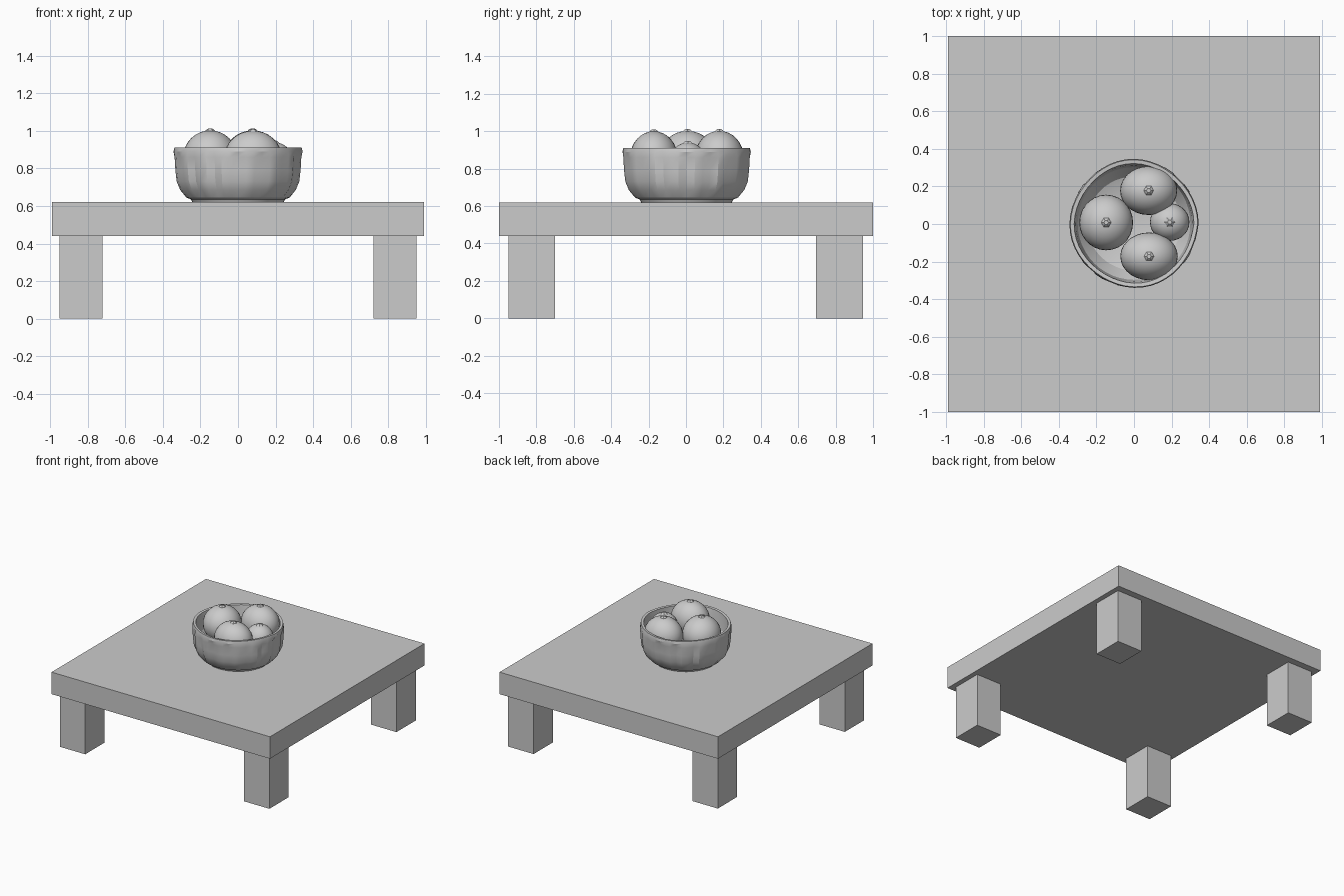
import bpy, bmesh, math
from mathutils import Vector

cube = bpy.data.objects.get("Cube")
if cube:
    bpy.data.objects.remove(cube, do_unlink=True)

grey = bpy.data.materials.new("plain grey")
grey.use_nodes = True
grey.diffuse_color = (0.6, 0.6, 0.6, 1)
grey.node_tree.nodes["Principled BSDF"].inputs["Base Color"].default_value = (0.6, 0.6, 0.6, 1)


def finish(name, bm, smooth=None):
    bmesh.ops.recalc_face_normals(bm, faces=bm.faces)
    mesh = bpy.data.meshes.new(name)
    bm.to_mesh(mesh)
    bm.free()
    mesh.materials.append(grey)
    obj = bpy.data.objects.new(name, mesh)
    bpy.context.collection.objects.link(obj)
    if smooth:
        bpy.ops.object.select_all(action='DESELECT')
        obj.select_set(True)
        bpy.context.view_layer.objects.active = obj
        bpy.ops.object.shade_smooth_by_angle(angle=math.radians(smooth))
    return obj


def box(name, low, high):
    low, high = Vector(low), Vector(high)
    bm = bmesh.new()
    bmesh.ops.create_cube(bm, size=1)
    bmesh.ops.scale(bm, vec=high - low, verts=bm.verts)
    bmesh.ops.translate(bm, vec=(low + high) / 2, verts=bm.verts)
    return finish(name, bm)


def lathe(name, profile, sides, centre, smooth, ripple=None):
    """Spin (radius, height) points round z; a zero radius closes to a pole."""
    bm = bmesh.new()
    rings = []
    for i, (r, z) in enumerate(profile):
        ring = []
        for k in range(1 if r == 0 else sides):
            a = math.tau * k / sides
            rad = r + (ripple(i, k) if ripple and r else 0)
            ring.append(bm.verts.new((rad * math.cos(a), rad * math.sin(a), z)))
        rings.append(ring)
    for a, b in zip(rings, rings[1:]):
        for k in range(sides):
            n = (k + 1) % sides
            corners = [a[k % len(a)], a[n % len(a)], b[n % len(b)], b[k % len(b)]]
            bm.faces.new(list(dict.fromkeys(corners)))
    bmesh.ops.translate(bm, vec=centre, verts=bm.verts)
    return finish(name, bm, smooth)


# Table: thick square slab on four block legs
box("table_top", (-0.99, -1, 0.44), (0.99, 1, 0.62))
for side, x in (("right", -0.835), ("left", 0.835)):
    for end, y in (("front", -0.825), ("back", 0.82)):
        box(f"{end}_{side}_leg", (x - 0.115, y - 0.125, 0), (x + 0.115, y + 0.125, 0.45))


# Bowl: foot, uneven carved ribs on the belly, plain rim, hollow inside
def ribs(i, k):
    if 4 <= i <= 7:
        return (-0.013 if k % 3 == 0 else 0.003) * (0.7 + 0.3 * math.cos(k * 1.7))
    return 0.004 * math.cos(k * 0.5) if i > 7 and i < 11 else 0


bowl_profile = [(0, 0.615), (0.24, 0.615), (0.25, 0.635), (0.275, 0.645),
                (0.308, 0.685), (0.327, 0.73), (0.334, 0.79), (0.338, 0.86),
                (0.34, 0.89), (0.335, 0.91), (0.315, 0.908), (0.31, 0.87),
                (0.30, 0.78), (0.25, 0.71), (0.17, 0.68), (0, 0.675)]
lathe("bowl", bowl_profile, 48, (0, 0.003, 0), 25, ribs)


# Fruit: slightly squashed balls, each with a small stem nub
def fruit(name, centre, radii):
    bm = bmesh.new()
    bmesh.ops.create_uvsphere(bm, u_segments=28, v_segments=16, radius=1)
    bmesh.ops.scale(bm, vec=radii, verts=bm.verts)
    bmesh.ops.translate(bm, vec=centre, verts=bm.verts)
    finish(name, bm, 40)
    x, y, z = centre
    stem = [(0.035, -0.012), (0.022, 0.003), (0.012, 0.009), (0, 0.008)]
    lathe(name + "_stem", stem, 6, (x, y, z + radii[2]), 30)


fruit("right_fruit", (-0.148, 0.008, 0.862), (0.143, 0.148, 0.14))
fruit("back_fruit", (0.078, 0.178, 0.862), (0.152, 0.13, 0.14))
fruit("front_fruit", (0.08, -0.172, 0.86), (0.153, 0.127, 0.14))
fruit("small_left_fruit", (0.19, 0.01, 0.835), (0.105, 0.1, 0.105))
